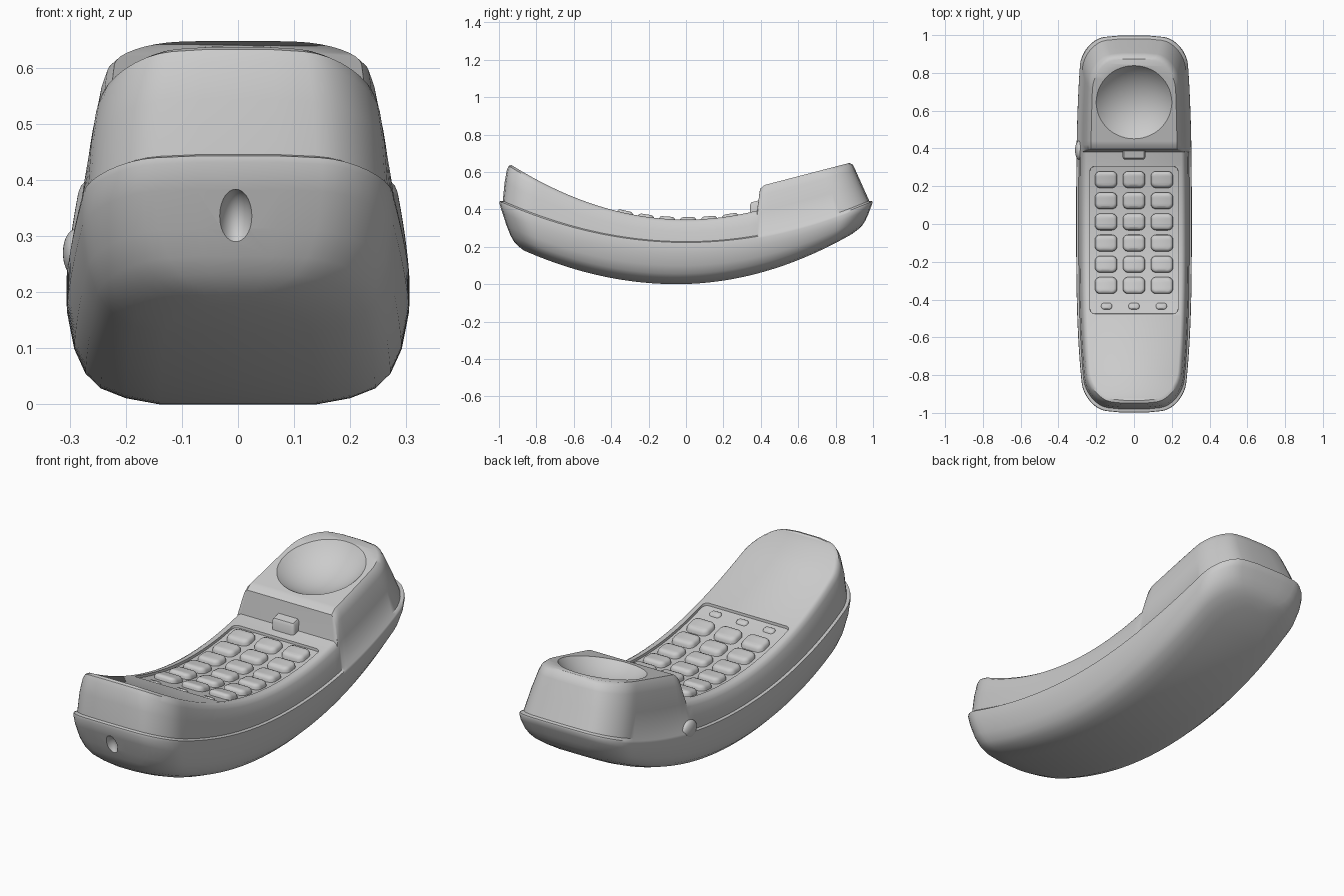
import bpy, bmesh, math
from mathutils import Vector

if "Cube" in bpy.data.objects:
    bpy.data.objects.remove(bpy.data.objects["Cube"], do_unlink=True)

grey = bpy.data.materials.new("warm_grey_plastic")
grey.use_nodes = True
COLOUR = (0.6, 0.6, 0.6, 1)
grey.diffuse_color = COLOUR
grey.node_tree.nodes["Principled BSDF"].inputs["Base Color"].default_value = COLOUR

STEP = 0.385  # where the earpiece rises out of the handle


# Long curves of the handset
def bottom_z(y):
    return (0.305 if y > -0.05 else 0.27) * (y + 0.05) ** 2


def seam_z(y):
    return 0.22 + 0.22 * y * y


def handle_z(y):
    return 0.345 + 0.335 * y * y


def top_z(y):
    if y <= STEP:
        return handle_z(y)
    return 0.51 if y < 0.41 else 0.53 + 0.26 * (y - 0.42)


def taper(y):
    return 1 - (0.11 if y > 0 else 0.16) * abs(y) ** 3


def outline(hw, y0, y1, r, bow=0, n=4, step=False):
    """Right half of a rounded rectangle, from front to back."""
    flat = hw - r

    def end(y, sign):
        pts = [(flat * 0.5, 0), (flat, 0)]
        for i in range(1, 9):
            a = math.pi / 2 * i / 8
            pts.append((flat + r * math.sin(a), r * (1 - math.cos(a))))
        return [(x, y + sign * (d + bow * (x / hw) ** 2)) for x, d in pts]

    front, back = end(y0, 1), end(y1, -1)[::-1]
    a, b = front[-1][1], back[0][1]

    def span(p, q, count):
        return [(hw, p + (q - p) * i / count) for i in range(1, count)]

    if step:
        side = span(a, STEP - 0.005, n) + [(hw, STEP - 0.005), (hw, STEP + 0.011), (hw, 0.42)]
        side += span(0.42, b, n // 2)
    else:
        side = span(a, b, n)
    return front + side + back


def loft(name, halves):
    """Skin a stack of mirrored half rings and close both ends with strips."""
    bm = bmesh.new()
    rings = []
    for half in halves:
        right = [bm.verts.new(p) for p in half]
        left = [bm.verts.new((-x, y, z)) for x, y, z in half]
        rings.append(right + left[::-1])
    n = len(rings[0])
    for lo, hi in zip(rings, rings[1:]):
        for i in range(n):
            j = (i + 1) % n
            bm.faces.new((lo[i], lo[j], hi[j], hi[i]))
    for ring in (rings[0], rings[-1]):
        for i in range(n // 2 - 1):
            bm.faces.new((ring[i], ring[i + 1], ring[n - 2 - i], ring[n - 1 - i]))
    bmesh.ops.recalc_face_normals(bm, faces=bm.faces)
    return finish(name, bm)


def finish(name, bm):
    mesh = bpy.data.meshes.new(name)
    bm.to_mesh(mesh)
    bm.free()
    mesh.materials.append(grey)
    ob = bpy.data.objects.new(name, mesh)
    bpy.context.collection.objects.link(ob)
    return ob


def ball(name, centre, scale):
    bm = bmesh.new()
    bmesh.ops.create_uvsphere(bm, u_segments=64, v_segments=32, radius=1)
    bmesh.ops.scale(bm, verts=bm.verts, vec=scale)
    bmesh.ops.translate(bm, verts=bm.verts, vec=centre)
    return finish(name, bm)


def pad(name, cx, cy, sx, sy, r, levels, n=4):
    """Rounded block that follows the handle; levels are (inset, height)."""
    halves = []
    for inset, h in levels:
        half = outline(sx - inset, cy - sy + inset, cy + sy - inset, max(r - inset, 0.004), n=n)
        halves.append([(x, y, handle_z(y) + h) for x, y in half])
    ob = loft(name, halves)
    for v in ob.data.vertices:
        v.co.x += cx
    return ob


def activate(ob):
    bpy.ops.object.select_all(action="DESELECT")
    ob.select_set(True)
    bpy.context.view_layer.objects.active = ob


def cut(target, cutter):
    cutter.hide_render = True
    mod = target.modifiers.new("cut", "BOOLEAN")
    mod.operation, mod.solver, mod.object = "DIFFERENCE", "EXACT", cutter
    activate(target)
    bpy.ops.object.modifier_apply(modifier=mod.name)
    bpy.data.objects.remove(cutter, do_unlink=True)


def smooth(ob, angle=40):
    activate(ob)
    bpy.ops.object.shade_smooth_by_angle(angle=math.radians(angle))


# Body: levels 0..1 run from underside to seam, 1..2 from seam to top
LEVELS = [
    (0, 0.14, -0.87, 0.89), (0.05, 0.2, -0.9, 0.925), (0.13, 0.245, -0.925, 0.945),
    (0.25, 0.272, -0.942, 0.96), (0.45, 0.292, -0.962, 0.975), (0.75, 0.305, -0.985, 0.99),
    (0.96, 0.306, -1, 1), (1.02, 0.304, -0.998, 0.998), (1.06, 0.293, -0.982, 0.982),
    (1.5, 0.286, -0.972, 0.94), (1.82, 0.275, -0.96, 0.908), (1.94, 0.266, -0.95, 0.895),
    (2, 0.252, -0.935, 0.875),
]
halves = []
for level, hw, y0, y1 in LEVELS:
    half = []
    for x, y in outline(hw, y0, y1, min(0.13, hw * 0.75), 0.03, 32, True):
        lo, hi = (bottom_z, seam_z) if level <= 1 else (seam_z, top_z)
        f = level if level <= 1 else level - 1
        lean = 1 - (0.09 * f if level > 1 and y > STEP else 0)
        half.append((x * taper(y) * lean, y, lo(y) + (hi(y) - lo(y)) * f))
    halves.append(half)
body = loft("handset_body", halves)

# Earpiece dish, keypad recess and cord socket
normal = Vector((0, -0.252, 0.968))
cut(body, ball("dish_cutter", Vector((0, 0.645, 0.588)) + normal * 0.21, (0.29,) * 3))
cut(body, pad("recess_cutter", 0, -0.085, 0.238, 0.395, 0.03, [(0.006, -0.012), (0, 0.05)], 24))
cut(body, ball("socket_cutter", (-0.004, -0.995, 0.325), (0.034, 0.055, 0.06)))
smooth(body)

# Keypad: six rows of large keys and a row of small ones
KEY = [(0, -0.02), (0.002, 0), (0.008, 0.009), (0.018, 0.013)]
SMALL = [(0, -0.02), (0.002, -0.008), (0.008, -0.003)]
for col in (-1, 0, 1):
    for row in range(6):
        key = pad("key", col * 0.148, 0.235 - row * 0.112, 0.06, 0.045, 0.03, KEY)
        smooth(key, 60)
    smooth(pad("small_key", col * 0.145, -0.435, 0.03, 0.018, 0.016, SMALL), 60)

# Hanging tab below the earpiece and the volume slider on the side
tab = pad("hanging_tab", 0, 0.372, 0.06, 0.03, 0.012, [(0, -0.02), (0, 0.04), (0.008, 0.052)])
smooth(tab)
smooth(ball("volume_slider", (-0.29, 0.39, 0.27), (0.022, 0.05, 0.042)), 60)
